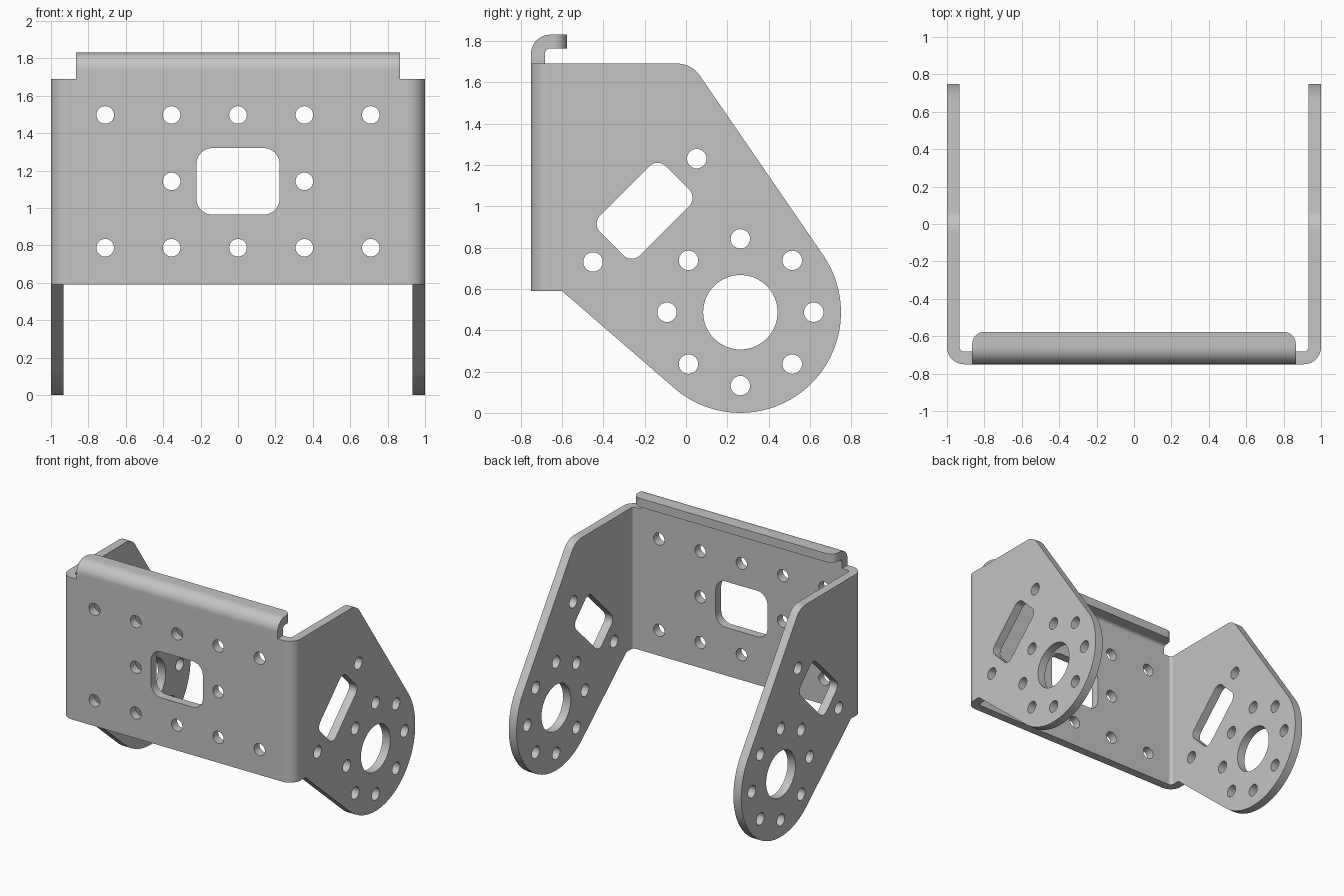
import bpy
import bmesh
from math import sin, cos, pi, atan2, acos, tan
from mathutils import Vector

if "Cube" in bpy.data.objects:
    bpy.data.objects.remove(bpy.data.objects["Cube"], do_unlink=True)

T = 0.067          # sheet thickness
R_OUT, R_IN = 0.092, 0.025
TOP, BASE = 1.69, 0.59
FRONT = -0.75
HOLE = 0.047

metal = bpy.data.materials.new("plain grey metal")
metal.use_nodes = True
grey = (0.55, 0.55, 0.55, 1)
metal.diffuse_color = grey
metal.node_tree.nodes["Principled BSDF"].inputs["Base Color"].default_value = grey


def rounded(corners, steps=10):
    """Polygon from (u, v, radius) corners, each corner filleted."""
    out = []
    for i, (u, v, r) in enumerate(corners):
        p = Vector((u, v))
        if r == 0:
            out.append(p)
            continue
        a = (Vector(corners[i - 1][:2]) - p).normalized()
        b = (Vector(corners[(i + 1) % len(corners)][:2]) - p).normalized()
        half = a.angle(b) / 2
        c = p + (a + b).normalized() * r / sin(half)
        s, e = p + a * r / tan(half) - c, p + b * r / tan(half) - c
        ang = s.angle(e)
        for k in range(steps + 1):
            t = k / steps
            out.append(c + (s * sin((1 - t) * ang) + e * sin(t * ang)) / sin(ang))
    return out


def circle(u, v, r, n=32):
    return [Vector((u + r * cos(2 * pi * k / n), v + r * sin(2 * pi * k / n))) for k in range(n)]


def window(u, v, w, h, r, turn=0):
    box = rounded([(-w/2, -h/2, r), (w/2, -h/2, r), (w/2, h/2, r), (-w/2, h/2, r)])
    c, s = cos(turn), sin(turn)
    return [Vector((u + p.x * c - p.y * s, v + p.x * s + p.y * c)) for p in box]


# Extrusion directions: outline plane (u, v) and depth w
ALONG = {"x": lambda u, v, w: (w, u, v),
         "y": lambda u, v, w: (u, w, v),
         "z": lambda u, v, w: (u, v, w)}


def prism(name, loops, axis, start, end):
    bm = bmesh.new()
    place = ALONG[axis]
    for loop in loops:
        low = [bm.verts.new(place(p.x, p.y, start)) for p in loop]
        high = [bm.verts.new(place(p.x, p.y, end)) for p in loop]
        bm.faces.new(low)
        bm.faces.new(high)
        for i in range(len(loop)):
            bm.faces.new((low[i - 1], low[i], high[i], high[i - 1]))
    bmesh.ops.recalc_face_normals(bm, faces=bm.faces)
    mesh = bpy.data.meshes.new(name)
    bm.to_mesh(mesh)
    bm.free()
    mesh.materials.append(metal)
    ob = bpy.data.objects.new(name, mesh)
    bpy.context.collection.objects.link(ob)
    return ob


def select(ob):
    bpy.ops.object.select_all(action="DESELECT")
    ob.select_set(True)
    bpy.context.view_layer.objects.active = ob


def combine(ob, tool, operation):
    mod = ob.modifiers.new(operation, "BOOLEAN")
    mod.operation, mod.object, mod.solver = operation, tool, "EXACT"
    select(ob)
    bpy.ops.object.modifier_apply(modifier=mod.name)
    bpy.data.objects.remove(tool, do_unlink=True)


# U-shaped sheet with bent front corners
back = 0.9
channel = rounded([(-1, back, 0), (-1, FRONT, R_OUT), (1, FRONT, R_OUT), (1, back, 0),
                   (1 - T, back, 0), (1 - T, FRONT + T, R_IN),
                   (T - 1, FRONT + T, R_IN), (T - 1, back, 0)])
bracket = prism("bracket", [channel], "z", -0.2, 2)

# Side silhouette: straight edges tangent to the round arm end
hub, hub_r = Vector((0.263, 0.487)), 0.487


def tangent_angle(p, side):
    d = p - hub
    return atan2(d.y, d.x) + side * acos(hub_r / d.length)


heel, shoulder = Vector((-0.6, BASE)), Vector((0.027, TOP))
a0 = tangent_angle(heel, 1)
a1 = tangent_angle(shoulder, -1) + 2 * pi
steps = 40
arc = [(hub.x + hub_r * cos(a0 + (a1 - a0) * k / steps),
        hub.y + hub_r * sin(a0 + (a1 - a0) * k / steps), 0) for k in range(steps + 1)]
outline = rounded([(-1, BASE, 0), (*heel, 0), *arc, (*shoulder, 0.13), (-1, TOP, 0)])
combine(bracket, prism("silhouette", [outline], "x", -1.2, 1.2), "INTERSECT")

# Arm holes: hub bore, bolt circle, slanted window and its two bolts
arm_holes = [circle(*hub, 0.18, 64), circle(0.052, 1.23, HOLE), circle(-0.45, 0.73, HOLE),
             window(-0.2, 0.978, 0.45, 0.272, 0.056, pi / 4)]
arm_holes += [circle(hub.x + 0.355 * cos(k * pi / 4), hub.y + 0.355 * sin(k * pi / 4), HOLE)
              for k in range(8)]
combine(bracket, prism("arm_cutter", arm_holes, "x", -1.2, 1.2), "DIFFERENCE")

# Front plate holes: bolt grid around a rounded window
pitch = 0.355
plate_holes = [window(0, 1.142, 0.445, 0.357, 0.087)]
plate_holes += [circle(i * pitch, 1.142 + j * pitch, HOLE)
                for i in range(-2, 3) for j in (-1, 0, 1) if j or abs(i) == 1]
combine(bracket, prism("plate_cutter", plate_holes, "y", -0.9, -0.5), "DIFFERENCE")

# Top lip folded backwards, with rounded rear corners
crest, rear, lip_x = 1.83, -0.577, 0.865
fold = rounded([(FRONT, TOP, 0), (FRONT, crest, R_OUT), (rear, crest, 0),
                (rear, crest - T, 0), (FRONT + T, crest - T, R_IN), (FRONT + T, TOP, 0)])
lip = prism("top_lip", [fold], "x", -lip_x, lip_x)
plan = rounded([(-lip_x, -1, 0), (lip_x, -1, 0), (lip_x, rear, 0.065), (-lip_x, rear, 0.065)])
combine(lip, prism("lip_plan", [plan], "z", 1.5, 2), "INTERSECT")

# Smooth bends, crisp sheet edges
for ob in (bracket, lip):
    select(ob)
    bpy.ops.object.shade_smooth_by_angle(angle=pi / 6)
    normals = ob.modifiers.new("flat_faces", "WEIGHTED_NORMAL")
    normals.keep_sharp = True
